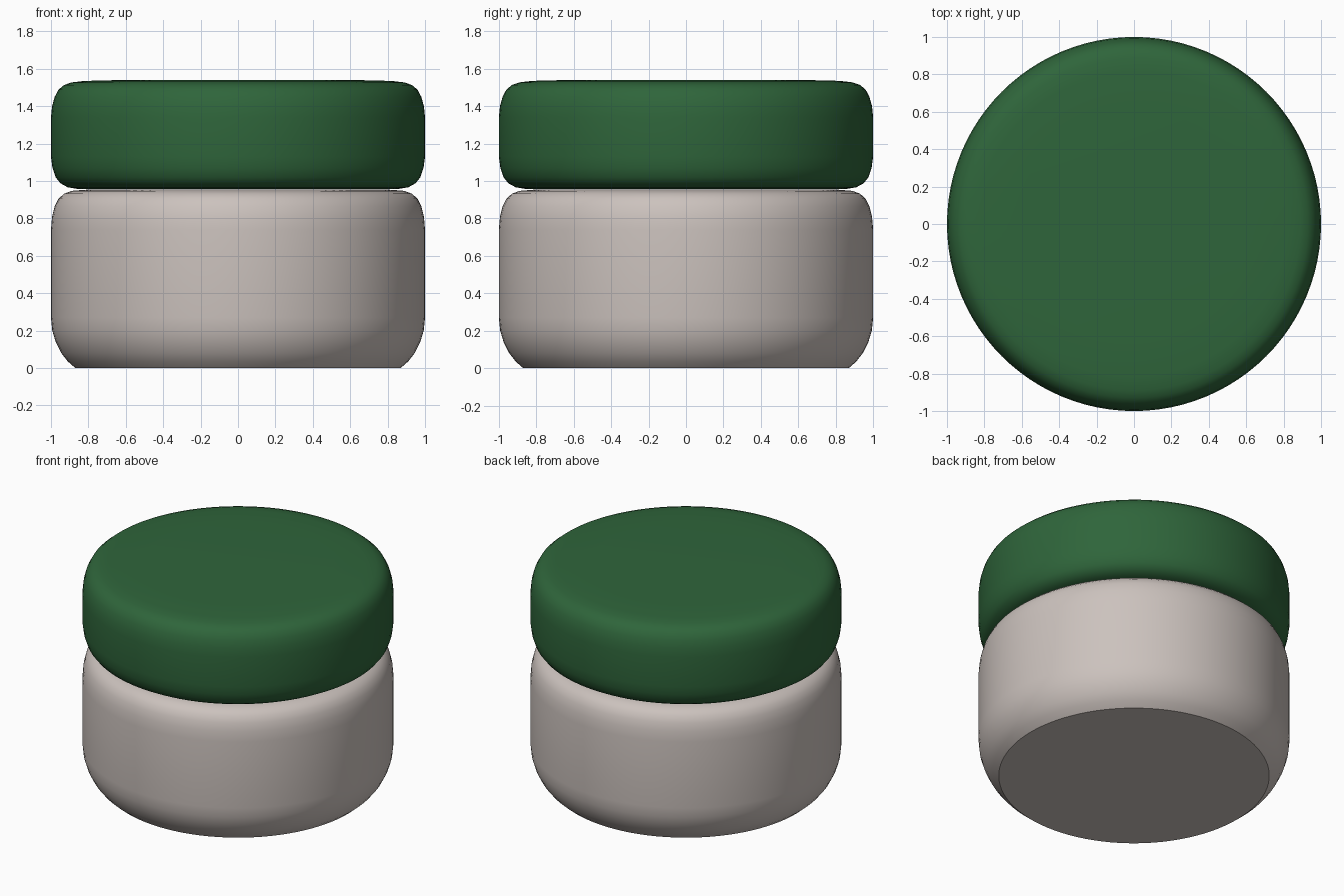
import bpy, bmesh, math

if "Cube" in bpy.data.objects:
    bpy.data.objects.remove(bpy.data.objects["Cube"])


def material(name, rgb):
    m = bpy.data.materials.new(name)
    m.diffuse_color = (*rgb, 1.0)
    m.use_nodes = True
    m.node_tree.nodes["Principled BSDF"].inputs["Base Color"].default_value = m.diffuse_color
    return m


def lathe(name, profile, mat, steps=96):
    """Spin a (radius, z) profile, listed bottom to top, into a closed solid."""
    bm = bmesh.new()
    rings = []
    for r, z in profile:
        rings.append([bm.verts.new((r * math.cos(2 * math.pi * i / steps),
                                    r * math.sin(2 * math.pi * i / steps), z))
                      for i in range(steps)])
    for a, b in zip(rings, rings[1:]):
        for i in range(steps):
            j = (i + 1) % steps
            bm.faces.new((a[i], a[j], b[j], b[i]))
    bm.faces.new(rings[0][::-1])
    bm.faces.new(rings[-1])
    mesh = bpy.data.meshes.new(name)
    bm.to_mesh(mesh)
    bm.free()
    mesh.materials.append(mat)
    obj = bpy.data.objects.new(name, mesh)
    bpy.context.collection.objects.link(obj)
    bpy.context.view_layer.objects.active = obj
    obj.select_set(True)
    bpy.ops.object.shade_smooth_by_angle(angle=math.radians(35))
    obj.select_set(False)
    return obj


cream = material("warm_white", (0.60, 0.54, 0.51))
green = material("dark_green", (0.028, 0.130, 0.043))

# Jar body: flat cut base, rounded lower and upper edges
lathe("jar_body", [
    (0.87, 0.0), (0.91, 0.035), (0.945, 0.08), (0.975, 0.14), (0.993, 0.20),
    (1.0, 0.27), (1.0, 0.74), (0.994, 0.81), (0.98, 0.865), (0.96, 0.905),
    (0.93, 0.932), (0.89, 0.947), (0.82, 0.953), (0.70, 0.955)], cream)

# Lid: thick disc with soft edges top and bottom
lathe("lid", [
    (0.70, 0.957), (0.86, 0.958), (0.91, 0.966), (0.95, 0.988), (0.975, 1.02),
    (0.992, 1.07), (1.0, 1.13), (1.0, 1.34), (0.994, 1.40), (0.98, 1.45),
    (0.96, 1.488), (0.93, 1.513), (0.89, 1.527), (0.82, 1.535),
    (0.62, 1.54)], green)
